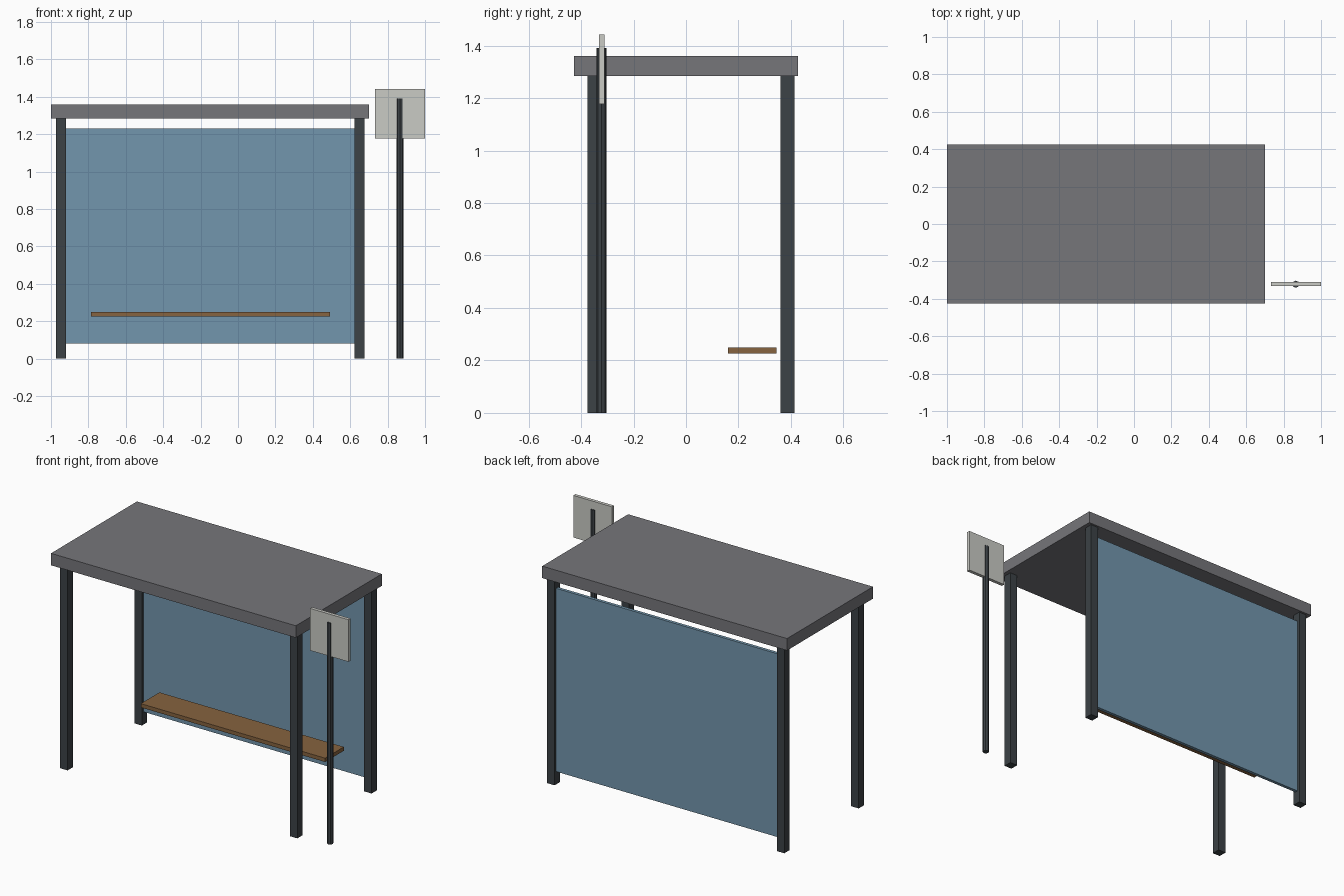
import bpy

if "Cube" in bpy.data.objects:
    bpy.data.objects.remove(bpy.data.objects["Cube"])


def material(name, color):
    m = bpy.data.materials.new(name)
    m.diffuse_color = (*color, 1.0)
    m.use_nodes = True
    m.node_tree.nodes["Principled BSDF"].inputs["Base Color"].default_value = m.diffuse_color
    return m


ROOF = material("grey_roofing", (0.18, 0.18, 0.195))
STEEL = material("dark_steel", (0.045, 0.054, 0.061))
GLASS = material("blue_glass", (0.17, 0.305, 0.418))
WOOD = material("brown_wood", (0.24, 0.125, 0.05))
PLATE = material("pale_grey", (0.59, 0.595, 0.56))


def box(name, x, y, z, mat):
    """Box spanning the (low, high) ranges on each axis."""
    bpy.ops.mesh.primitive_cube_add(size=1, location=[sum(r) / 2 for r in (x, y, z)])
    ob = bpy.context.object
    ob.name = name
    ob.scale = [r[1] - r[0] for r in (x, y, z)]
    bpy.ops.object.transform_apply(location=False, rotation=False, scale=True)
    ob.data.materials.append(mat)
    return ob


# Flat roof slab
box("roof", (-1.0, 0.70), (-0.426, 0.426), (1.285, 1.36), ROOF)

# Four square corner posts
W = 0.026
for side, px in (("left", -0.946), ("right", 0.649)):
    for end, py in (("front", -0.35), ("back", 0.387)):
        box(f"{end}_{side}_post", (px - W, px + W), (py - W, py + W), (0, 1.285), STEEL)

# Rear glass panel between the back posts
box("back_glass", (-0.925, 0.628), (0.377, 0.397), (0.08, 1.23), GLASS)

# Bench plank
box("bench", (-0.787, 0.493), (0.16, 0.345), (0.226, 0.25), WOOD)

# Free-standing stop sign: pole running through a square plate
bpy.ops.mesh.primitive_cylinder_add(vertices=8, radius=0.0187, depth=1.39,
                                    location=(0.865, -0.322, 0.695))
pole = bpy.context.object
pole.name = "sign_pole"
pole.data.materials.append(STEEL)
box("sign_plate", (0.733, 1.0), (-0.332, -0.311), (1.178, 1.442), PLATE)
